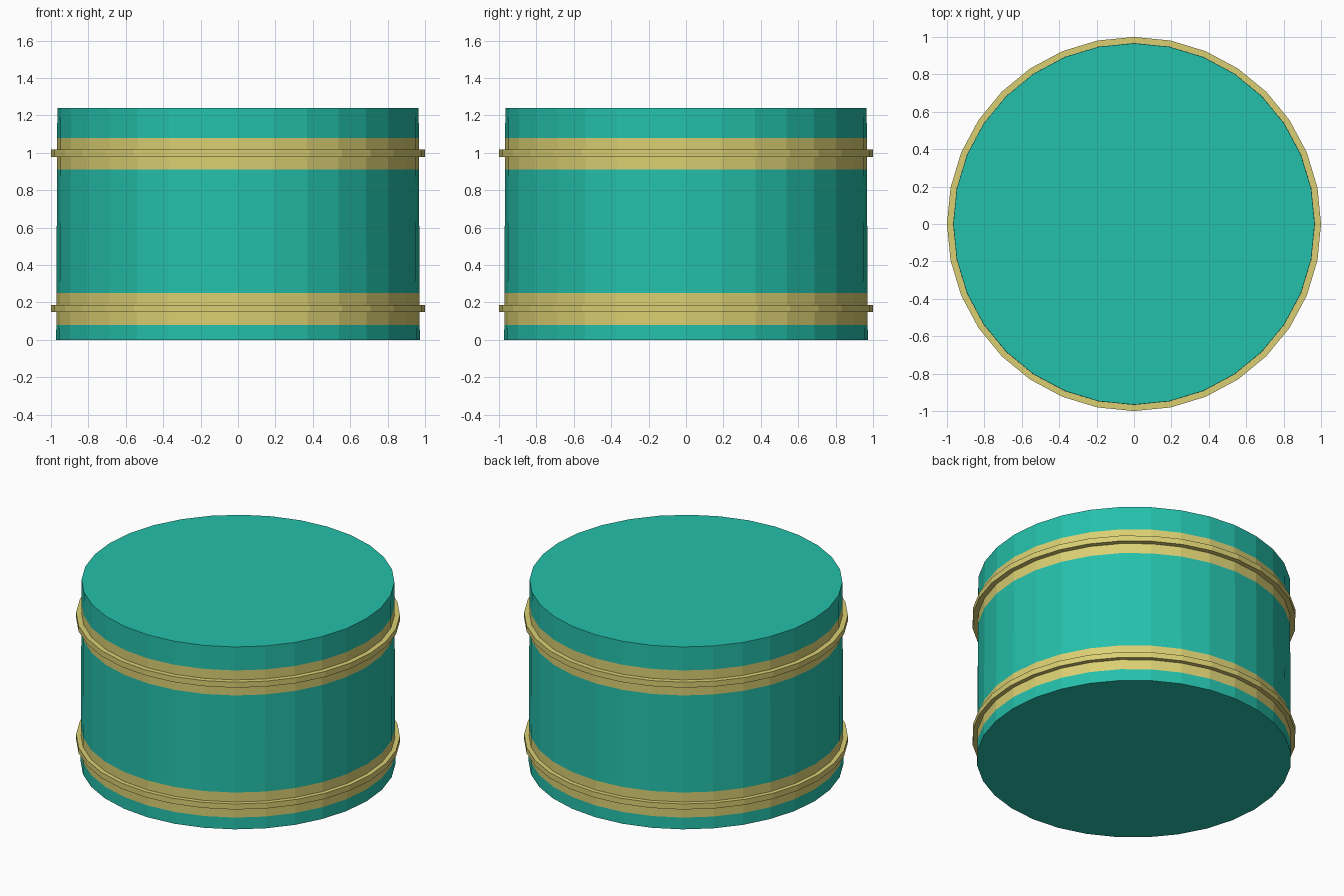
import bpy, bmesh
from math import sin, cos, pi

if "Cube" in bpy.data.objects:
    bpy.data.objects.remove(bpy.data.objects["Cube"])

SIDES = 32


def material(name, color):
    m = bpy.data.materials.new(name)
    m.diffuse_color = color
    m.use_nodes = True
    m.node_tree.nodes["Principled BSDF"].inputs["Base Color"].default_value = m.diffuse_color
    return m


teal = material("teal", (0.018, 0.53, 0.41, 1))
gold = material("gold", (0.70, 0.62, 0.17, 1))


def lathe(name, profile, mats, bands=None, closed=False):
    """Revolve (radius, z) points; cap the ends or close the profile."""
    bm = bmesh.new()
    rings = [[bm.verts.new((r * sin(2 * pi * i / SIDES), -r * cos(2 * pi * i / SIDES), z))
              for i in range(SIDES)] for r, z in profile]
    pairs = list(zip(rings, rings[1:]))
    if closed:
        pairs.append((rings[-1], rings[0]))
    for k, (a, b) in enumerate(pairs):
        for i in range(SIDES):
            j = (i + 1) % SIDES
            f = bm.faces.new((a[i], a[j], b[j], b[i]))
            f.material_index = bands[k] if bands else 0
    if not closed:
        bm.faces.new(rings[0][::-1])
        bm.faces.new(rings[-1])
    bmesh.ops.recalc_face_normals(bm, faces=bm.faces[:])
    mesh = bpy.data.meshes.new(name)
    bm.to_mesh(mesh)
    bm.free()
    for m in mats:
        mesh.materials.append(m)
    ob = bpy.data.objects.new(name, mesh)
    bpy.context.collection.objects.link(ob)
    return ob


# Drum body with two flush gold bands
heights = [0, 0.08, 0.25, 0.91, 1.08, 1.24]
lathe("drum_body", [(0.972 - 0.006 * z / 1.24, z) for z in heights],
      [teal, gold], bands=[0, 1, 0, 1, 0])

# Raised hoop around the middle of each band
for name, z in (("lower_hoop", 0.167), ("upper_hoop", 0.997)):
    h = 0.019
    lathe(name, [(0.955, z - h), (1.0, z - h), (1.0, z + h), (0.955, z + h)],
          [gold], closed=True)
